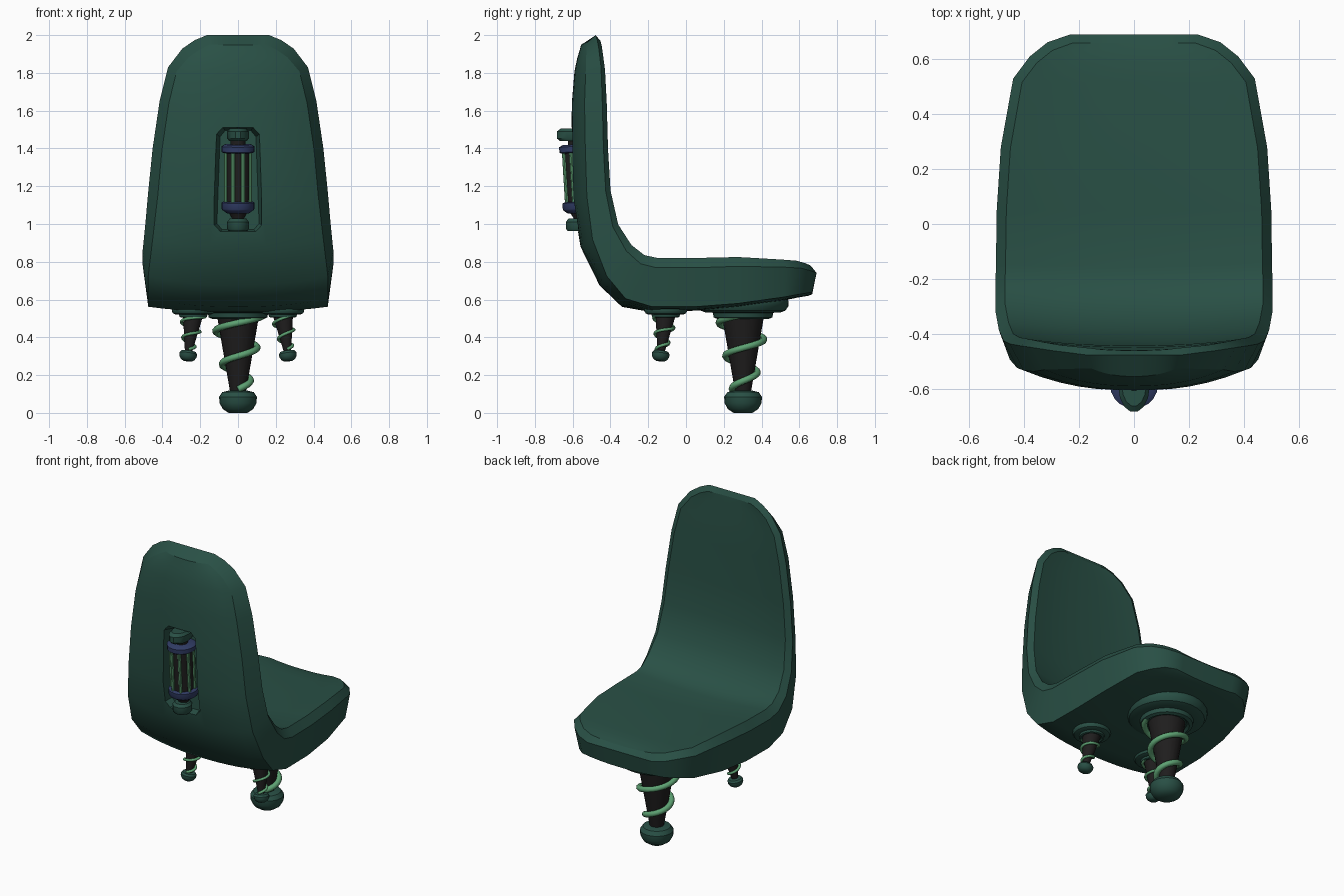
import bpy, bmesh, math
from mathutils import Matrix, Vector

cube = bpy.data.objects.get("Cube")
if cube:
    bpy.data.objects.remove(cube, do_unlink=True)


def material(name, rgb):
    mat = bpy.data.materials.new(name)
    mat.use_nodes = True
    mat.diffuse_color = (*rgb, 1)
    bsdf = next(n for n in mat.node_tree.nodes if n.type == 'BSDF_PRINCIPLED')
    bsdf.inputs["Base Color"].default_value = (*rgb, 1)
    return mat


GREEN = material("deep green", (0.022, 0.08, 0.06))
BLACK = material("soft black", (0.014, 0.013, 0.013))
LIGHT = material("light green", (0.11, 0.36, 0.17))
BLUE = material("navy blue", (0.03, 0.045, 0.13))


def smooth(obj, degrees=35):
    bpy.ops.object.select_all(action='DESELECT')
    obj.select_set(True)
    bpy.context.view_layer.objects.active = obj
    bpy.ops.object.shade_smooth_by_angle(angle=math.radians(degrees))


def finish(name, bm, mat):
    """Turn a bmesh into a linked object with outward normals."""
    bmesh.ops.recalc_face_normals(bm, faces=bm.faces)
    mesh = bpy.data.meshes.new(name)
    bm.to_mesh(mesh)
    bm.free()
    mesh.materials.append(mat)
    obj = bpy.data.objects.new(name, mesh)
    bpy.context.collection.objects.link(obj)
    return obj


def lathe(name, profile, mat, matrix, sides=20):
    """Closed solid of revolution from (radius, height) pairs."""
    bm = bmesh.new()
    rings = []
    for r, z in profile:
        angles = [math.tau * i / sides for i in range(sides)]
        rings.append([bm.verts.new(matrix @ Vector((r * math.cos(a), r * math.sin(a), z)))
                      for a in angles])
    for low, high in zip(rings, rings[1:]):
        for i in range(sides):
            j = (i + 1) % sides
            bm.faces.new((low[i], low[j], high[j], high[i]))
    bm.faces.new(rings[0])
    bm.faces.new(rings[-1])
    obj = finish(name, bm, mat)
    smooth(obj)
    return obj


# Seat shell: inner (y, z), outer (y, z), half width, from seat edge to back top
STATIONS = [
    (.69, .765, .695, .645, .23), (.66, .78, .67, .64, .315), (.61, .80, .61, .63, .38),
    (.53, .81, .53, .615, .44), (.28, .825, .28, .58, .485), (.05, .82, .05, .562, .5),
    (-.15, .82, -.18, .562, .503), (-.22, .835, -.32, .605, .505), (-.29, .89, -.42, .725, .505),
    (-.36, 1, -.495, .92, .492), (-.4, 1.18, -.525, 1.15, .475), (-.413, 1.4, -.533, 1.4, .452),
    (-.42, 1.65, -.537, 1.65, .415), (-.43, 1.83, -.53, 1.83, .37),
    (-.445, 1.93, -.528, 1.92, .295), (-.455, 1.975, -.528, 1.965, .23),
    (-.465, 2, -.53, 1.998, .165)]
ACROSS = 12


def layer(depth, inset, bow):
    """Grid of points at a depth between inner and outer faces, inset from the outline."""
    inner = [Vector((0, s[0], s[1])) for s in STATIONS]
    outer = [Vector((0, s[2], s[3])) for s in STATIONS]
    mid = [a.lerp(b, depth) for a, b in zip(inner, outer)]
    run = [0]
    for a, b in zip(mid, mid[1:]):
        run.append(run[-1] + (b - a).length)
    flat = [Vector((r, s[4])) for r, s in zip(run, STATIONS)]
    flat = [Vector((flat[0].x, -flat[0].y))] + flat + [Vector((flat[-1].x, -flat[-1].y))]
    last = len(mid) - 1
    grid = []
    for k, p in enumerate(mid):
        d = (flat[k + 1] - flat[k]).normalized() + (flat[k + 2] - flat[k + 1]).normalized()
        d.normalize()
        along = (mid[min(k + 1, last)] - mid[max(k - 1, 0)]).normalized()
        centre = p + along * d.y * inset(p.z)
        width = STATIONS[k][4] - d.x * inset(p.z)
        out = (outer[k] - inner[k]).normalized()
        sag = bow(out) * width / 0.5
        row = []
        for i in range(ACROSS + 1):
            u = 2 * i / ACROSS - 1
            row.append(centre + out * sag * (1 - abs(u) ** 2.3) + Vector((width * u, 0, 0)))
        grid.append(row)
    return grid


def border(grid):
    return (grid[0] + [r[-1] for r in grid[1:-1]] + grid[-1][::-1]
            + [r[0] for r in grid[-2:0:-1]])


bm = bmesh.new()
inner_face = layer(0, lambda z: 0.035, lambda n: 0.03)
outer_face = layer(1, lambda z: 0.028 + 0.022 * min(max((z - 0.7) / 0.4, 0), 1),
                   lambda n: 0.022 + 0.07 * abs(n.y))
loops = []
for pts in (inner_face, outer_face):
    grid = [[bm.verts.new(p) for p in row] for row in pts]
    for a, b in zip(grid, grid[1:]):
        for i in range(ACROSS):
            bm.faces.new((a[i], a[i + 1], b[i + 1], b[i]))
    loops.append(border(grid))
loops.insert(1, [bm.verts.new(p) for p in border(layer(0.2, lambda z: 0, lambda n: 0))])
for a, b in zip(loops, loops[1:]):
    for i in range(len(a)):
        j = (i + 1) % len(a)
        bm.faces.new((a[i], a[j], b[j], b[i]))
# Crisp creases where the faces meet the rim
for loop in (loops[0], loops[2]):
    for a, b in zip(loop, loop[1:] + loop[:1]):
        bm.edges.get((a, b)).smooth = False
shell = finish("seat_shell", bm, GREEN)

# Tapered pocket cut in the rear of the backrest
half = [(.08, 1.51), (.113, 1.475), (.133, .99), (.1, .955)]
outline = half + [(-x, z) for x, z in reversed(half)]
bm = bmesh.new()
ends = []
for y, k in ((-0.68, 1.16), (-0.52, 0.84)):
    ends.append([bm.verts.new((x * k, y, 1.235 + (z - 1.235) * (k + 2) / 3)) for x, z in outline])
for i in range(len(outline)):
    j = (i + 1) % len(outline)
    bm.faces.new((ends[0][i], ends[0][j], ends[1][j], ends[1][i]))
for end in ends:
    bm.faces.new(end)
cutter = finish("pocket_cutter", bm, GREEN)
cutter.hide_render = True
cut = shell.modifiers.new("pocket", 'BOOLEAN')
cut.object = cutter
cut.solver = 'EXACT'
bpy.context.view_layer.objects.active = shell
bpy.ops.object.modifier_apply(modifier=cut.name)
bpy.data.objects.remove(cutter, do_unlink=True)
smooth(shell, 38)

# Shock absorber in the pocket, held by a lug at each end
shock = Matrix.Translation((0, -0.557, 0.96)) @ Matrix.Rotation(0.06, 4, 'X')
lathe("shock_stem", [(.03, .05), (.032, .07), (.058, .115)], BLACK, shock)
lathe("shock_lower_ring", [(.06, .098), (.084, .115), (.088, .122), (.088, .154), (.075, .16)],
      BLUE, shock)
lathe("shock_body", [(.066, .15), (.068, .44)], BLACK, shock)
lathe("shock_upper_ring", [(.08, .418), (.088, .424), (.088, .452), (.07, .462)], BLUE, shock)
lathe("shock_neck", [(.04, .45), (.04, .5)], BLACK, shock)
for name, y, z, stretch in (("bottom", -0.575, 0.962, 1.2), ("top", -0.59, 1.44, 1.85)):
    place = Matrix.Translation((0, y, z)) @ Matrix.Diagonal((1.1, stretch, 1.1, 1))
    lathe(f"shock_{name}_lug", [(.044, 0), (.052, .012), (.052, .045), (.04, .06)],
          GREEN, place, 14)
for i in range(8):
    a = math.tau * (i + 0.5) / 8
    spot = shock @ Matrix.Translation((.07 * math.cos(a), .07 * math.sin(a), 0))
    lathe(f"shock_rod_{i + 1}", [(.01, .15), (.01, .425)], LIGHT, spot, 8)


def leg(name, foot, size, lean):
    """Tapered leg with ball foot, wrapped spring and a level mounting flange."""
    place = Matrix.Translation(foot) @ lean @ Matrix.Scale(size, 4)
    lathe(name + "_foot", [(.05, 0), (.08, .02), (.098, .052), (.1, .085), (.083, .11),
                           (.05, .118)], GREEN, place)
    lathe(name + "_post", [(.04, .1), (.114, .53)], BLACK, place)
    level = Matrix.Translation(place @ Vector((0, 0, .55))) @ Matrix.Scale(size, 4)
    lathe(name + "_flange", [(.12, -.04), (.135, -.053), (.155, -.045), (.16, -.02), (.2, -.018),
                             (.225, -.008), (.24, .015), (.242, .04), (.23, .062), (.2, .09)],
          GREEN, level, 28)
    curve = bpy.data.curves.new(name + "_spring", 'CURVE')
    curve.dimensions = '3D'
    curve.bevel_depth = 0.018 * size
    curve.bevel_resolution = 2
    curve.use_fill_caps = True
    spline = curve.splines.new('POLY')
    steps = 56
    spline.points.add(steps)
    for i, point in enumerate(spline.points):
        t = i / steps
        a = (t - 1) * 2.25 * math.tau
        z = 0.125 + 0.395 * t
        r = 0.058 + 0.2 * (z - 0.125)
        point.co = (*(place @ Vector((r * math.cos(a), r * math.sin(a), z))), 1)
    curve.materials.append(LIGHT)
    spring = bpy.data.objects.new(name + "_spring", curve)
    bpy.context.collection.objects.link(spring)
    bpy.ops.object.select_all(action='DESELECT')
    spring.select_set(True)
    bpy.context.view_layer.objects.active = spring
    bpy.ops.object.convert(target='MESH')
    smooth(spring, 50)


# One large leg under the seat edge, two small ones under the backrest
leg("main_leg", (0, 0.302, 0), 1, Matrix.Identity(4))
for side, label in ((1, "left"), (-1, "right")):
    lean = Matrix.Rotation(-0.12, 4, 'X') @ Matrix.Rotation(-0.12 * side, 4, 'Y')
    leg(label + "_small_leg", (0.268 * side, -0.138, 0.275), 0.47, lean)
